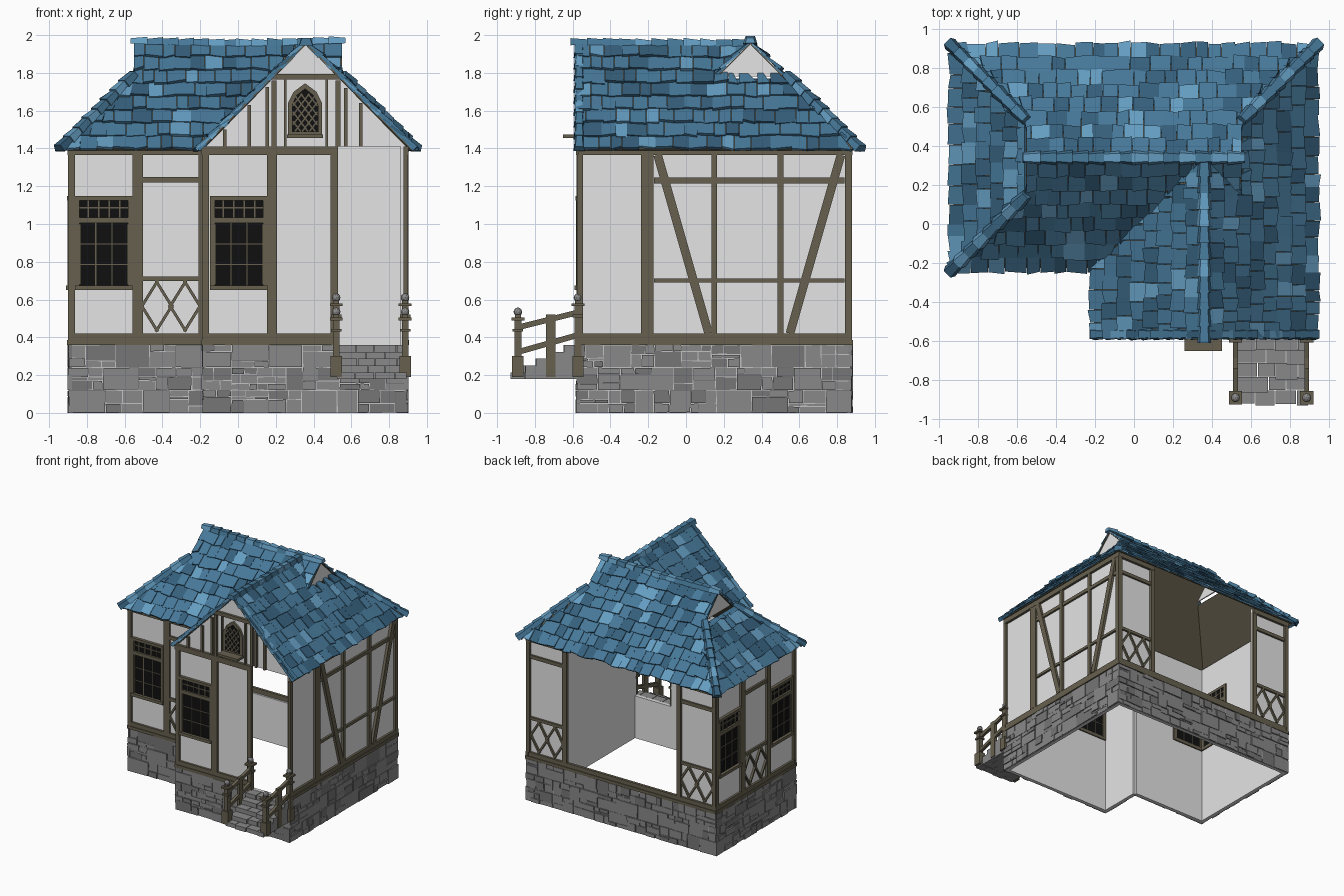
import bpy, bmesh, math, random
from mathutils import Vector as V, Matrix

if "Cube" in bpy.data.objects:
    bpy.data.objects.remove(bpy.data.objects["Cube"])

random.seed(7)
R = random.uniform


def material(name, r, g, b):
    m = bpy.data.materials.new(name)
    m.diffuse_color = (r, g, b, 1)
    m.use_nodes = True
    m.node_tree.nodes["Principled BSDF"].inputs["Base Color"].default_value = m.diffuse_color
    return m


WHITE = material("plaster white", .78, .78, .78)
WOOD = material("timber brown", .135, .118, .078)
STONE = material("stone grey", .25, .25, .25)
STONE2 = material("stone dark grey", .18, .18, .18)
MORTAR = material("mortar light grey", .55, .55, .55)
GLASS = material("window black", .005, .005, .005)
BLUE = material("tile blue", .062, .19, .32)
LIGHT = material("tile light blue", .13, .34, .54)
DARK = material("tile dark blue", .036, .115, .20)

# wall planes: origin, direction along the wall, outward normal
FRONT = (V((0, -.2, 0)), V((1, 0, 0)), V((0, -1, 0)))
WING = (V((0, -.57, 0)), V((1, 0, 0)), V((0, -1, 0)))
BACK = (V((0, .87, 0)), V((1, 0, 0)), V((0, 1, 0)))
RIGHT = (V((.89, 0, 0)), V((0, 1, 0)), V((1, 0, 0)))
LEFT = (V((-.89, 0, 0)), V((0, 1, 0)), V((-1, 0, 0)))
NOOK = (V((-.18, 0, 0)), V((0, 1, 0)), V((-1, 0, 0)))


def side_plane(x):
    return (V((x, 0, 0)), V((0, 1, 0)), V((1, 0, 0)))


class Part:
    """Collects pieces in one mesh."""
    def __init__(self, name, *mats):
        self.name, self.mats, self.bm = name, mats, bmesh.new()

    def loft(self, a, b, mat=0):
        va, vb = [self.bm.verts.new(p) for p in a], [self.bm.verts.new(p) for p in b]
        n = len(va)
        faces = [va[::-1], vb] + [[va[i], va[(i + 1) % n], vb[(i + 1) % n], vb[i]] for i in range(n)]
        for f in faces:
            self.bm.faces.new(f).material_index = mat

    def prism(self, plane, pts, o0, o1, mat=0):
        o, u, n = plane
        self.loft(*[[o + u * p[0] + V((0, 0, p[1])) + n * k for p in pts] for k in (o0, o1)], mat)

    def rect(self, plane, u0, u1, z0, z1, o0=-.015, o1=.01, mat=0):
        self.prism(plane, [(u0, z0), (u1, z0), (u1, z1), (u0, z1)], o0, o1, mat)

    def bar(self, plane, u0, z0, u1, z1, w, o0=-.015, o1=.006):
        s = w / 2 / math.hypot(u1 - u0, z1 - z0)
        du, dz = -(z1 - z0) * s, (u1 - u0) * s
        self.prism(plane, [(u0 + du, z0 + dz), (u1 + du, z1 + dz), (u1 - du, z1 - dz), (u0 - du, z0 - dz)], o0, o1)

    def done(self):
        bmesh.ops.recalc_face_normals(self.bm, faces=self.bm.faces)
        me = bpy.data.meshes.new(self.name)
        self.bm.to_mesh(me)
        for m in self.mats:
            me.materials.append(m)
        bpy.context.collection.objects.link(bpy.data.objects.new(self.name, me))


# plaster shell: open doorway in front, large opening at the back
walls = Part("plaster_walls", WHITE)
for pl, u0, u1, top in ((LEFT, -.19, .86, 1.41), (RIGHT, -.56, .86, 1.41), (FRONT, -.88, -.17, 1.41),
                        (NOOK, -.56, -.19, 1.41), (WING, -.17, .52, 1.41), (WING, .52, .88, .36),
                        (BACK, -.88, -.53, 1.41), (BACK, -.53, .52, .38), (BACK, .52, .88, 1.41)):
    walls.rect(pl, u0, u1, 0, top, -.03, -.01)
walls.prism(WING, [(-.17, 1.41), (.89, 1.41), (.36, 1.95)], -.03, -.01)
for x in (-.535, .535):
    walls.prism(side_plane(x), [(.15, 1.78), (.53, 1.78), (.34, 1.96)], -.005, .005)
walls.done()

# rough stone plinth
mortar = Part("plinth_mortar", MORTAR)
stones = Part("plinth_stones", STONE, STONE2)
for pl, u0, u1 in ((LEFT, -.2, .87), (RIGHT, -.57, .87), (FRONT, -.89, -.18), (NOOK, -.57, -.2),
                   (WING, -.18, .89), (BACK, -.89, .89)):
    mortar.rect(pl, u0, u1, 0, .36, -.012, .001)
    for row in range(3):
        u = u0 - .008
        while u < u1:
            e = u + R(.08, .2)
            if e > u1 - .05:
                e = u1 + .008
            cuts = [0] + sorted(random.sample([.035, .05, .07, .085], random.choice((0, 1, 1, 2)))) + [.12]
            for a, b in zip(cuts, cuts[1:]):
                mid = R(.3, .7) * (e - u) + u if b - a < .08 and e - u > .12 else e
                for p, q in ((u, mid), (mid, e)):
                    if q - p > .02:
                        j = [R(0, .004) for _ in range(4)]
                        z0, z1 = row * .12 + a, row * .12 + b
                        stones.prism(pl, [(p + j[0], z0 + j[1]), (q - j[2], z0 + j[3]),
                                          (q - j[0], z1 - j[2]), (p + j[3], z1 - j[1])],
                                     -.01, R(.003, .014), random.random() < .25)
            u = e
mortar.done()
stones.done()

# timber framing: sills, top plates and posts
frame = Part("timber_frame", WOOD)
for pl, u0, u1 in ((LEFT, -.21, .88), (RIGHT, -.57, .88), (FRONT, -.9, -.18), (NOOK, -.58, -.2),
                   (WING, -.19, .53), (BACK, -.9, .9)):
    frame.rect(pl, u0, u1, .36, .385, -.015, .014)
    frame.rect(pl, u0, u1, .385, .42, -.015, .008)
    if pl is not BACK:
        frame.rect(pl, u0, u1, 1.365, 1.41, -.015, .012)
for u0, u1 in ((-.9, -.53), (.52, .9)):
    frame.rect(BACK, u0, u1, 1.365, 1.41, -.015, .012)
for pl, posts in ((FRONT, ((-.878, .03), (-.53, .055), (-.195, .03))),
                  (WING, ((-.168, .03), (.18, .055), (.51, .04))),
                  (NOOK, ((-.56, .03), (-.215, .03))),
                  (RIGHT, ((-.56, .03), (-.205, .065), (.15, .03), (.5, .03), (.858, .035))),
                  (LEFT, ((-.19, .03), (.16, .05), (.51, .05), (.858, .035))),
                  (BACK, ((-.878, .035), (-.545, .04), (.535, .04), (.878, .035)))):
    for u, w in posts:
        frame.rect(pl, u - w / 2, u + w / 2, .42, 1.37)
for z, w in ((1.23, .03), (.7, .022)):
    frame.bar(RIGHT, -.17, z, .84, z, w)
frame.bar(RIGHT, -.15, 1.365, .12, .42, .045, -.015, .012)
frame.bar(RIGHT, .82, 1.365, .55, .42, .045, -.015, .012)
# lattice panels
for pl, c in ((FRONT, -.355), (LEFT, .335), (BACK, -.71), (BACK, .705)):
    frame.bar(pl, c - .16, 1.235, c + .16, 1.235, .03)
    frame.bar(pl, c - .16, .71, c + .16, .71, .025)
    for d in (-.075, .075):
        for sx in (-1, 1):
            for sz in (-1, 1):
                frame.bar(pl, c + d + sx * .085, .565 - sz * .01, c + d - sx * .005, .565 + sz * .135, .015)
# gable timbers
frame.rect(WING, .17, .55, 1.765, 1.795)
for u, w in ((-.07, .02), (.06, .02), (.155, .02), (.19, .025), (.25, .012), (.47, .012), (.53, .025), (.57, .02), (.65, .02)):
    frame.rect(WING, u - w / 2, u + w / 2, 1.41, min(1.77, 1.93 - abs(u - .36)))
frame.rect(WING, .26, .45, 1.455, 1.475, -.02, .08)
frame.done()

# windows
wf = Part("window_frames", WOOD)
glass = Part("window_glass", GLASS)
for pl, c in ((FRONT, -.71), (WING, .005), (LEFT, -.01), (LEFT, .69)):
    glass.rect(pl, c - .14, c + .14, .67, 1.13, -.035, -.004)
    for s in (-1, 1):
        wf.rect(pl, c + s * .14 - .012, c + s * .14 + .012, .66, 1.145, -.04, .012)
        wf.rect(pl, c + s * .128 - .006, c + s * .128 + .006, .68, 1.0, -.04, .006)
    for z0, z1, o in ((.65, .675, .02), (1.005, 1.035, .012), (1.125, 1.148, .014)):
        wf.rect(pl, c - .152, c + .152, z0, z1, -.04, o)
    for i in range(1, 5):
        wf.bar(pl, c - .14 + i * .056, 1.03, c - .14 + i * .056, 1.13, .008, -.037, .002)
    wf.bar(pl, c - .14, 1.085, c + .14, 1.085, .008, -.037, .002)
    for s in (-1, 1):
        wf.bar(pl, c + s * .043, .675, c + s * .043, 1.01, .006, -.037, 0)
        wf.bar(pl, c - .13, .84 + s * .055, c + .13, .84 + s * .055, .006, -.037, 0)
arch = [(-.09, -.14), (.09, -.14), (.09, .03), (.06, .09), (0, .135), (-.06, .09), (-.09, .03)]
wf.prism(WING, [(.355 + a, 1.61 + b) for a, b in arch], -.035, .008)
glass.prism(WING, [(.355 + a * .78, 1.605 + b * .84) for a, b in arch], -.038, .011)
for s in (-1.3, 1.3):
    for k in range(8):
        c = 1.41 + k * .05
        a, b = sorted(((1.49 - c) / s, (1.69 - c) / s))
        a, b = max(-.065, a), min(.065, b)
        if b - a > .01:
            wf.bar(WING, .355 + a, c + s * a, .355 + b, c + s * b, .008, .008, .015)
wf.done()
glass.done()

# roof: boarded slopes at 45 degrees, each covered in overlapping tiles
Z0 = 1.39
boards = Part("roof_boards", WOOD)
tiles = Part("roof_tiles", BLUE, LIGHT, DARK)


def shade():
    return random.choices((0, 1, 2), (.6, .15, .25))[0]


def slope(eave, along, inward, lims, dmin=0, dmax=.56):
    eave, along, inward = V(eave), V(along), V(inward)
    up, nor = (inward + V((0, 0, 1))), (V((0, 0, 1)) - inward).normalized()

    def pt(u, d, h=0):
        return eave + along * u + up * d + V((0, 0, Z0)) + nor * h
    ds = sorted({dmin, min(max(.37, dmin), dmax), dmax})
    for a, b in zip(ds, ds[1:]):
        (l0, r0), (l1, r1) = lims(a + 1e-5), lims(b - 1e-5)
        quad = [pt(l0, a), pt(r0, a), pt(r1, b), pt(l1, b)]
        boards.loft(quad, [p + nor * .006 for p in quad])
    for i in range(8):
        d, e = i * .07, min(i * .07 + .088, dmax)
        if e <= dmin or d >= dmax - .01:
            continue
        d = max(d, dmin)
        (l0, r0), (l1, r1) = lims(d), lims(e - 1e-5)
        u, end = min(l0, l1) - R(0, .05), max(r0, r1)
        while u < end:
            w = R(.055, .11)
            a0, b0 = max(u, l0), min(u + w, r0)
            a1, b1 = max(u, l1), min(u + w, r1)
            u += w + .002
            if b0 - a0 < .006 and b1 - a1 < .006:
                continue
            b0, b1 = max(b0, a0 + .002), max(b1, a1 + .002)
            h, p, q = R(.024, .036), d - R(0, .016), d - R(0, .016)
            tiles.loft([pt(a0, p, h - .016), pt(b0, q, h - .016), pt(b1, e, .004), pt(a1, e, .004)],
                       [pt(a0, p, h), pt(b0, q, h + R(-.005, .005)), pt(b1, e, .014), pt(a1, e, .014)], shade())


X, Y = (1, 0, 0), (0, 1, 0)
slope((0, .9, 0), X, (0, -1, 0), lambda d: (max(-.92, min(-.92 + d, -.55)), max(.92 - d, .55)))
slope((0, -.22, 0), X, Y, lambda d: (min(-.92 + d, -.55), -.2 + d))
slope((0, -.22, 0), X, Y, lambda d: (.92 - d, .55), .37)
slope((-.92, 0, 0), Y, X, lambda d: (-.22 + d, .9 - d), 0, .37)
slope((.92, 0, 0), Y, (-1, 0, 0), lambda d: (-.59, .9 - d if d < .37 else -.22 + d))
slope((-.2, 0, 0), Y, X, lambda d: (-.59, -.22 + d))
boards.done()
tiles.done()

# rounded cap tiles on ridges, hips and gable edges
caps = Part("ridge_tiles", BLUE, LIGHT, DARK)


def cap(p, q, r=.034):
    p, q = V(p), V(q)
    n = round((q - p).length / .085)
    ax = (q - p).normalized()
    side = ax.cross(V((0, 0, 1))).normalized()
    up = side.cross(ax)
    for i in range(n):
        rings = []
        for t, k in ((i - .12, r * R(1.05, 1.2)), (i + 1, r * .82)):
            c = p.lerp(q, t / n) + up * R(-.003, .004)
            rings.append([c + side * k * math.cos(a) + up * k * math.sin(a)
                          for a in (math.radians(g) for g in (-15, 50, 130, 195))])
        caps.loft(*rings, random.choices((0, 1, 2), (.6, .3, .1))[0])


cap((0, .34, 1.95), (-.57, .34, 1.962))
cap((0, .34, 1.95), (.57, .34, 1.962))
cap((.36, -.6, 1.953), (.36, .34, 1.95))
cap((-.94, -.24, 1.40), (-.55, .15, 1.79))
cap((-.94, .92, 1.40), (-.55, .53, 1.79))
cap((.94, .92, 1.40), (.55, .53, 1.79))
cap((-.2, -.565, 1.40), (.36, -.565, 1.955), .028)
cap((.925, -.565, 1.40), (.36, -.565, 1.955), .028)
caps.done()

# stone steps
steps = Part("stone_steps", STONE, STONE2)
for i in range(5):
    edges = [.525] + [.525 + .365 * (k + .5 * (i % 2)) / 3.5 + R(-.01, .01) for k in range(1, 4)] + [.895]
    y, top = -.925 + i * .07, .215 + i * .036
    for a, b in zip(edges, edges[1:]):
        f = y + R(-.012, .008)
        steps.loft([(a, f, .18), (b - .004, f, .18), (b - .004, y + .072, .18), (a, y + .072, .18)],
                   [(a, f, top), (b - .004, f, top), (b - .004, y + .072, top), (a, y + .072, top)])
steps.done()

# stair railings with ball finials
rail = Part("stair_railings", WOOD)
balls = Part("railing_finials", STONE)
for x in (.52, .885):
    pl = side_plane(x)
    for y, top in ((-.89, .49), (-.572, .565)):
        for w, z0, z1 in ((.03, .19, .3), (.018, .3, top), (.028, top - .06, top - .045),
                          (.034, top, top + .015), (.016, top + .015, top + .03)):
            rail.rect(pl, y - w, y + w, z0, z1, -w, w)
        bmesh.ops.create_icosphere(balls.bm, subdivisions=2, radius=.023,
                                   matrix=Matrix.Translation((x, y, top + .045)))
    rail.rect(pl, -.74, -.69, .19, .52, -.012, .012)
    rail.bar(pl, -.88, .455, -.58, .53, .03, -.012, .012)
    rail.bar(pl, -.88, .325, -.58, .41, .03, -.012, .012)
rail.done()
balls.done()
